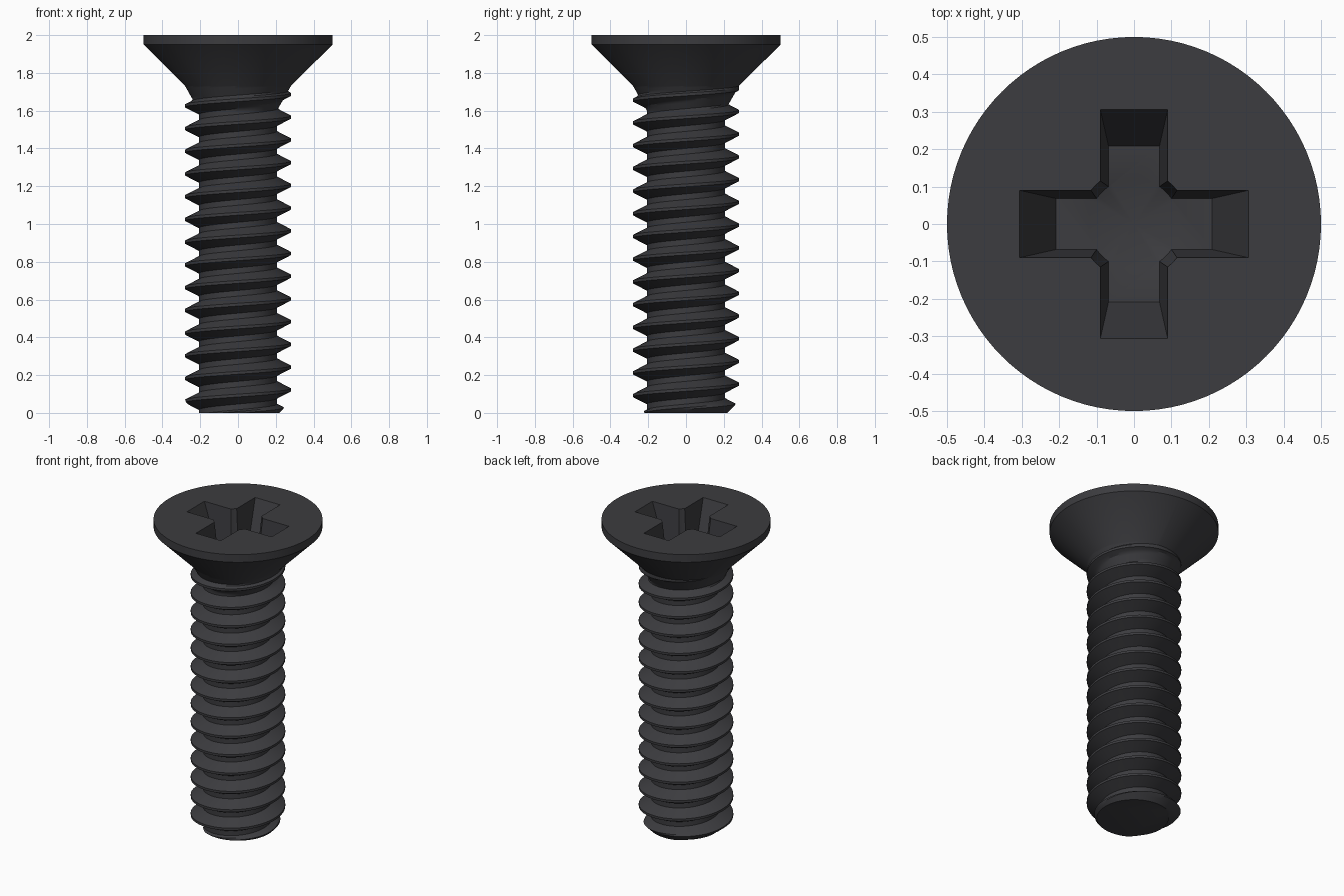
import bpy, bmesh
from math import cos, sin, pi

if "Cube" in bpy.data.objects:
    bpy.data.objects.remove(bpy.data.objects["Cube"])

SEG = 96                          # sides around the axis
PITCH, Z0 = 0.1203, 0.0017        # thread spacing and phase
CREST, ROOT = 0.28, 0.206         # thread radii
NECK, RIM, TOP = 1.73, 1.95, 2.0  # head heights
FLOOR = 1.75                      # recess floor


def thread_radius(z, turn):
    """Trapezoid thread, fading out under the head and chamfered at the tip."""
    u = ((z - Z0) / PITCH - turn) % 1.0
    d = min(u, 1 - u)
    f = min(max((d - 1 / 16) / (3 / 8 - 1 / 16), 0), 1)
    r = CREST + (ROOT - CREST) * f
    fade = min(max((z - 1.60) / (NECK - 1.60), 0), 1)
    r = max(r, ROOT + (CREST - ROOT) * fade)
    return min(r, 0.22 + z)


def skin(bm, rows):
    """Quads between neighbouring rows of points."""
    grid = [[bm.verts.new(p) for p in row] for row in rows]
    for a, b in zip(grid, grid[1:]):
        for j in range(len(a) - 1):
            bm.faces.new((a[j], a[j + 1], b[j + 1], b[j]))


def ring(r, z, n=SEG):
    return [(r * cos(2 * pi * j / n), r * sin(2 * pi * j / n), z) for j in range(n + 1)]


def finish(bm, name):
    bmesh.ops.remove_doubles(bm, verts=bm.verts, dist=1e-5)
    bmesh.ops.holes_fill(bm, edges=[e for e in bm.edges if e.is_boundary], sides=0)
    bmesh.ops.recalc_face_normals(bm, faces=bm.faces)
    mesh = bpy.data.meshes.new(name)
    bm.to_mesh(mesh)
    bm.free()
    ob = bpy.data.objects.new(name, mesh)
    bpy.context.collection.objects.link(ob)
    return ob


# Threaded shank: rows follow the helix and are clamped at tip and neck
bm = bmesh.new()
rows = []
steps = (-1 / 16, 1 / 16, 0.14, 0.22, 0.30, 3 / 8, 0.5, 5 / 8, 0.70, 0.78, 0.86)
for n in range(-2, 17):
    for t in steps:
        row = []
        for j in range(SEG + 1):
            turn = j / SEG
            z = min(max(Z0 + PITCH * (n + t + turn), 0), NECK)
            r = thread_radius(z, turn)
            row.append((r * cos(2 * pi * turn), r * sin(2 * pi * turn), z))
        rows.append(row)
skin(bm, rows)
# Countersunk head
skin(bm, [ring(CREST, NECK), ring(0.5, RIM), ring(0.5, TOP)])
screw = finish(bm, "countersunk_screw")


# Cross recess cutters: two tapered bars and a central pointed bore
def bar(name, top, bottom):
    bm = bmesh.new()
    k = 1.2                       # carry the taper on above the head
    rows = []
    for f in (0, k):
        x, y = (b + (t - b) * f for t, b in zip(top, bottom))
        z = FLOOR + (TOP - FLOOR) * f
        rows.append([(x, y, z), (-x, y, z), (-x, -y, z), (x, -y, z), (x, y, z)])
    skin(bm, rows)
    return finish(bm, name)


bm = bmesh.new()
skin(bm, [ring(0, FLOOR - 0.04, 48), ring(0.121, FLOOR, 48), ring(0.151, TOP + 0.05, 48)])
cutters = [bar("recess_bar_x", (0.306, 0.09), (0.208, 0.068)),
           bar("recess_bar_y", (0.09, 0.306), (0.068, 0.208)),
           finish(bm, "recess_bore")]

bpy.context.view_layer.objects.active = screw
screw.select_set(True)
for c in cutters:
    c.hide_render = True
    mod = screw.modifiers.new(c.name, 'BOOLEAN')
    mod.operation, mod.solver, mod.object = 'DIFFERENCE', 'EXACT', c
    bpy.ops.object.modifier_apply(modifier=mod.name)
    bpy.data.objects.remove(c)

# Dark steel, smooth with sharp edges kept
mat = bpy.data.materials.new("dark_steel")
mat.diffuse_color = (0.045, 0.045, 0.05, 1)
mat.use_nodes = True
mat.node_tree.nodes["Principled BSDF"].inputs["Base Color"].default_value = mat.diffuse_color
screw.data.materials.clear()
screw.data.materials.append(mat)
bpy.ops.object.shade_smooth_by_angle(angle=pi / 6)
